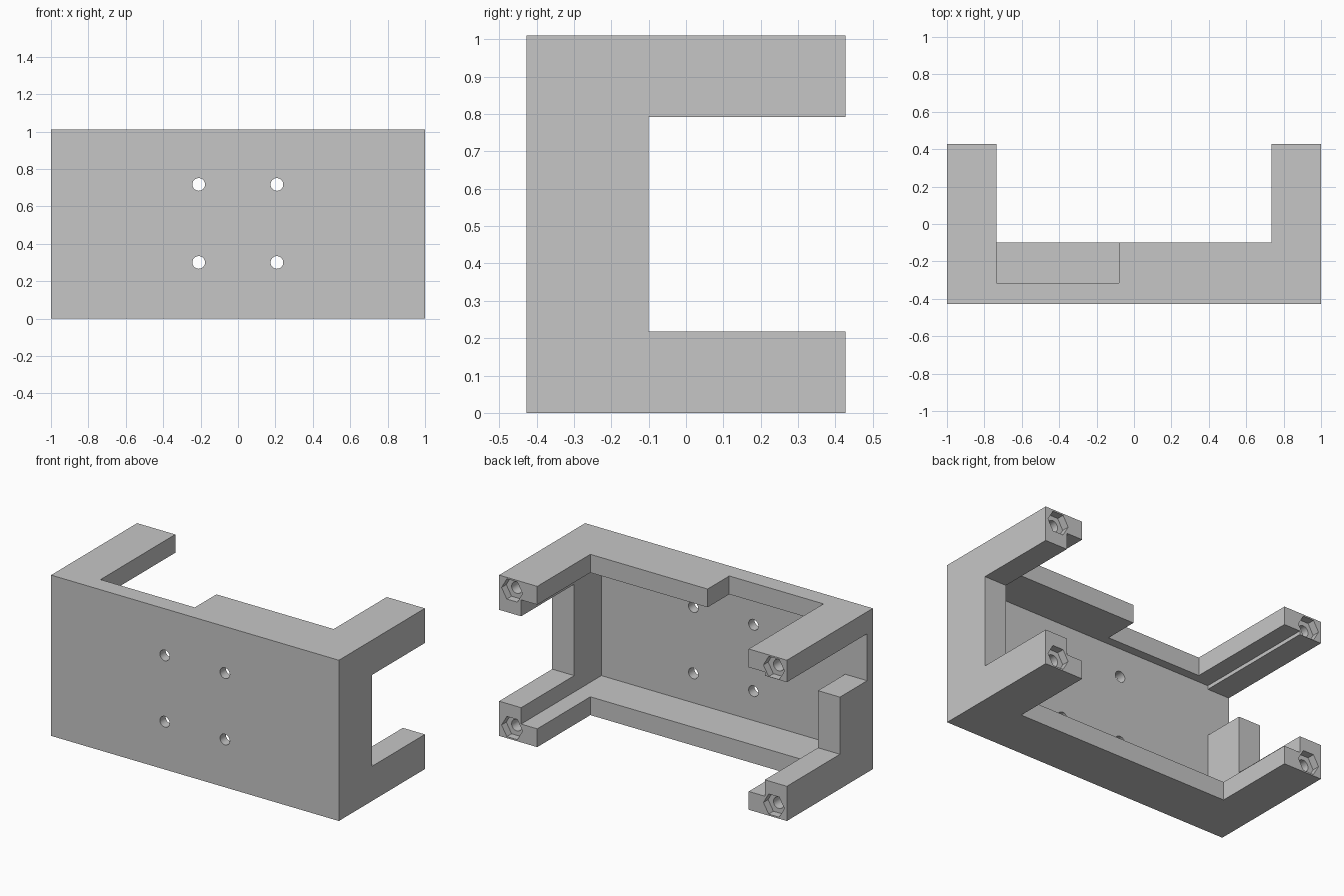
import bpy
import math
from mathutils import Matrix, Vector

if "Cube" in bpy.data.objects:
    bpy.data.objects.remove(bpy.data.objects["Cube"], do_unlink=True)

grey = bpy.data.materials.new("light grey")
grey.use_nodes = True
colour = (0.565, 0.565, 0.565, 1)
grey.diffuse_color = colour
grey.node_tree.nodes["Principled BSDF"].inputs["Base Color"].default_value = colour


def box(name, low, high):
    """Axis-aligned block between two corners."""
    low, high = Vector(low), Vector(high)
    bpy.ops.mesh.primitive_cube_add(size=1)
    ob = bpy.context.object
    ob.name = name
    ob.data.transform(Matrix.Translation((low + high) / 2) @ Matrix.Diagonal((high - low).to_4d()))
    ob.data.materials.append(grey)
    return ob


def rod(name, sides, radius, x, z, y0, y1):
    """Prism running along y."""
    bpy.ops.mesh.primitive_cylinder_add(vertices=sides, radius=radius, depth=y1 - y0)
    ob = bpy.context.object
    ob.name = name
    turn = Matrix.Rotation(math.pi / 2, 4, "X") @ Matrix.Rotation(math.pi / 2, 4, "Z")
    ob.data.transform(Matrix.Translation((x, (y0 + y1) / 2, z)) @ turn)
    ob.data.materials.append(grey)
    return ob


def carve(body, cutter):
    cutter.hide_render = True
    mod = body.modifiers.new("cut", "BOOLEAN")
    mod.operation = "DIFFERENCE"
    mod.solver = "EXACT"
    mod.object = cutter
    bpy.context.view_layer.objects.active = body
    bpy.ops.object.modifier_apply(modifier=mod.name)
    bpy.data.objects.remove(cutter, do_unlink=True)


top = 1.01
bracket = box("bracket", (-1, -0.427, 0), (1, 0.427, top))

# Main cavity behind the front plate, then the open back between the arms
carve(bracket, box("cavity", (-0.847, -0.37, 0.115), (0.847, 1, top - 0.115)))
carve(bracket, box("back_gap", (-0.735, -0.1, -1), (0.735, 1.2, 2)))

# Gap between upper and lower arms, seen from the sides
carve(bracket, box("side_gap", (-2, -0.1, 0.218), (2, 1.4, 0.792)))

# Relief in the top rim and port opening in one side
carve(bracket, box("rim_relief", (-0.735, -0.315, 0.8), (-0.08, 0, 2)))
carve(bracket, box("port_opening", (-2, -0.37, 0.577), (-0.8, 1.6, 0.872)))

# Mounting holes through the front plate
for x in (-0.21, 0.208):
    for z in (0.3, 0.717):
        carve(bracket, rod("plate_hole", 24, 0.034, x, z, -0.6, -0.2))

# Hexagonal nut recesses and screw holes in the arm ends
for x in (-0.91, 0.91):
    for z in (0.073, top - 0.073):
        carve(bracket, rod("nut_recess", 6, 0.073, x, z, 0.38, 0.6))
        carve(bracket, rod("screw_hole", 24, 0.036, x, z, 0.2, 0.5))

# Crisp edges with smooth hole walls
bpy.ops.object.select_all(action="DESELECT")
bracket.select_set(True)
bpy.context.view_layer.objects.active = bracket
bpy.ops.object.shade_smooth_by_angle(angle=math.radians(30))
